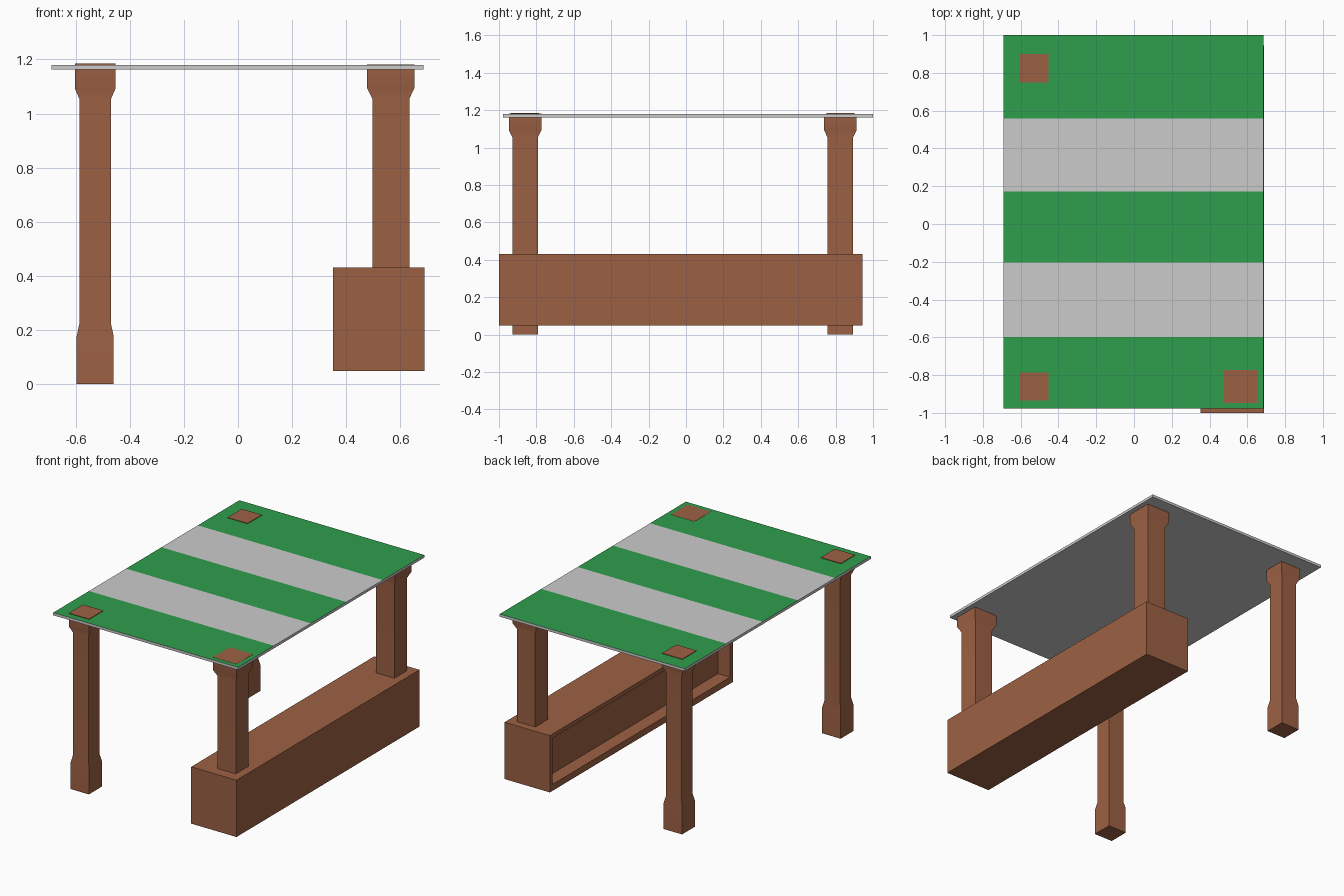
import bpy, bmesh
from mathutils import Vector

if "Cube" in bpy.data.objects:
    bpy.data.objects.remove(bpy.data.objects["Cube"])


def material(name, rgb):
    m = bpy.data.materials.new(name)
    m.diffuse_color = (*rgb, 1.0)
    m.use_nodes = True
    m.node_tree.nodes["Principled BSDF"].inputs["Base Color"].default_value = m.diffuse_color
    return m


BROWN = material("brown wood", (0.335, 0.118, 0.057))
GREEN = material("green stripe", (0.028, 0.345, 0.072))
GREY = material("light grey", (0.60, 0.60, 0.60))


def finish(name, bm, mats):
    bmesh.ops.recalc_face_normals(bm, faces=bm.faces[:])
    me = bpy.data.meshes.new(name)
    bm.to_mesh(me)
    bm.free()
    for m in mats:
        me.materials.append(m)
    ob = bpy.data.objects.new(name, me)
    bpy.context.collection.objects.link(ob)
    return ob


def add_box(bm, lo, hi):
    verts = bmesh.ops.create_cube(bm, size=1.0)["verts"]
    lo, hi = Vector(lo), Vector(hi)
    for v in verts:
        v.co = (lo + hi) / 2 + v.co * (hi - lo)


def square_post(name, x, y, profile):
    """Loft square rings, profile = (width, height) pairs from bottom to top."""
    bm = bmesh.new()
    rings = []
    for w, z in profile:
        h = w / 2
        rings.append([bm.verts.new((x + sx * h, y + sy * h, z))
                      for sx, sy in ((-1, -1), (1, -1), (1, 1), (-1, 1))])
    for a, b in zip(rings, rings[1:]):
        for i in range(4):
            j = (i + 1) % 4
            bm.faces.new((a[i], a[j], b[j], b[i]))
    bm.faces.new(rings[0][::-1])
    bm.faces.new(rings[-1])
    ob = finish(name, bm, [BROWN])
    # soft tapers, flat shafts
    bpy.ops.object.select_all(action="DESELECT")
    ob.select_set(True)
    bpy.context.view_layer.objects.active = ob
    bpy.ops.object.shade_smooth_by_angle(angle=0.6)
    mod = ob.modifiers.new("flat shaft", "WEIGHTED_NORMAL")
    mod.keep_sharp = True


# Posts: tall pair on the left, short pair standing on the counter
for label, y, top in (("front", -0.86, 1.181), ("back", 0.825, 1.178)):
    square_post(label + "_left_post", -0.528, y,
                [(0.137, 0), (0.137, 0.175), (0.116, 0.225), (0.116, 1.053),
                 (0.15, 1.092), (0.15, 1.184)])
    square_post(label + "_right_post", 0.565, y,
                [(0.137, 0.43), (0.137, 1.055), (0.175, 1.094), (0.175, top)])

# Counter: long box with a shallow recess on its inner side
bm = bmesh.new()
add_box(bm, (0.352, -1.0, 0.048), (0.689, 0.944, 0.43))
bm.faces.ensure_lookup_table()
bm.normal_update()
inner = min(bm.faces, key=lambda f: f.calc_center_median().x)
bmesh.ops.inset_region(bm, faces=[inner], thickness=0.04)
for v in inner.verts:
    if v.co.z < 0.2:
        v.co.z += 0.015
push = bmesh.ops.extrude_discrete_faces(bm, faces=[inner])["faces"][0]
bmesh.ops.translate(bm, vec=(0.09, 0, 0), verts=push.verts[:])
finish("counter", bm, [BROWN])

# Canopy: thin sheet cut into stripes, green only on alternate top faces
CUTS = [-0.598, -0.204, 0.172, 0.558]
bm = bmesh.new()
add_box(bm, (-0.69, -0.978, 1.162), (0.686, 1.0, 1.18))
for c in CUTS:
    bmesh.ops.bisect_plane(bm, geom=bm.verts[:] + bm.edges[:] + bm.faces[:],
                           plane_co=(0, c, 0), plane_no=(0, 1, 0))
bm.normal_update()
for f in bm.faces:
    stripe = sum(f.calc_center_median().y > c for c in CUTS)
    f.material_index = 1 if f.normal.z > 0.5 and stripe % 2 == 0 else 0
finish("canopy", bm, [GREY, GREEN])
